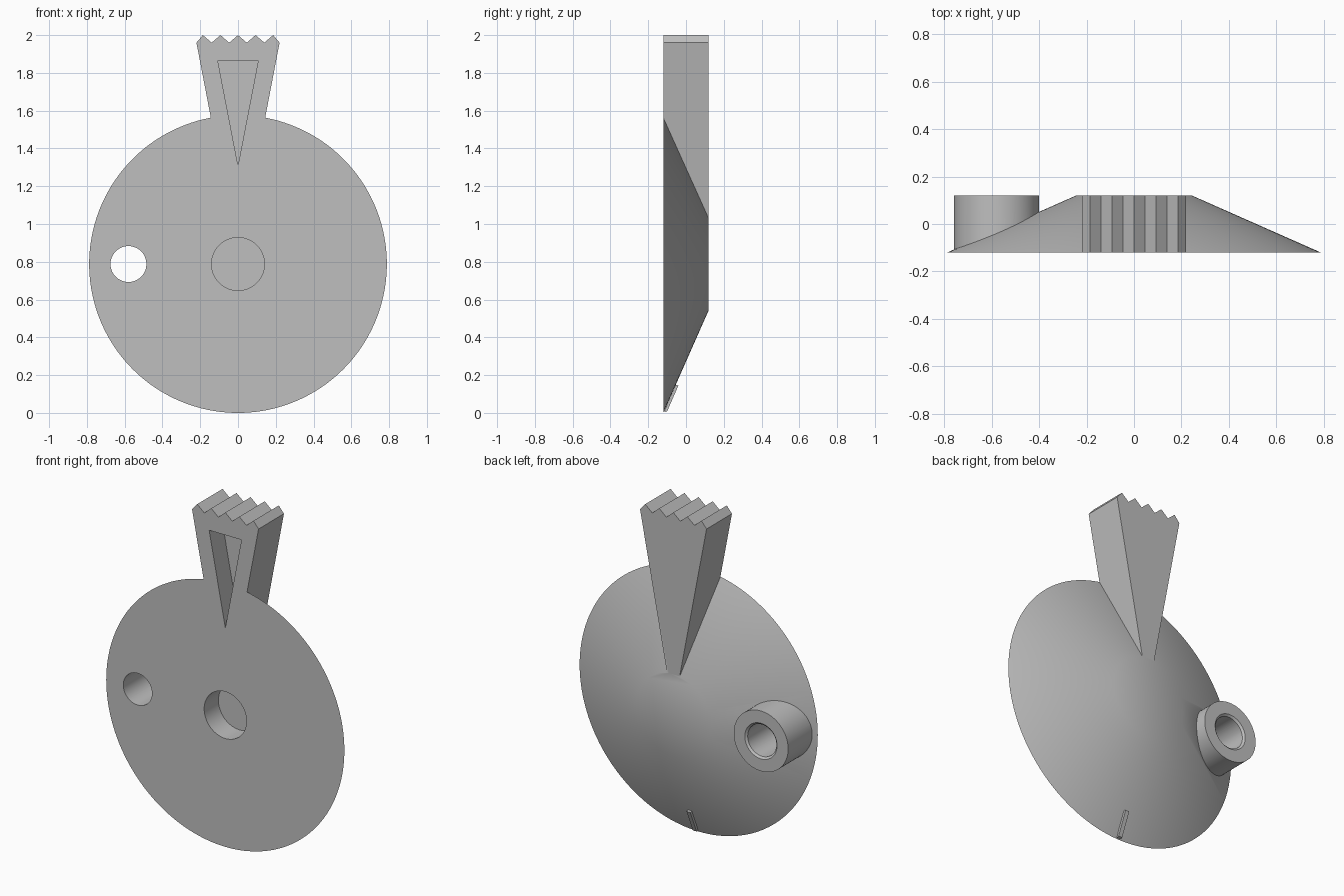
import bpy, bmesh, math
from mathutils import Matrix

if "Cube" in bpy.data.objects:
    bpy.data.objects.remove(bpy.data.objects["Cube"], do_unlink=True)

FRONT, BACK = -0.12, 0.12
RADIUS = 0.788
AXIS_Z = RADIUS          # height of the dial axis
SIDE_X = -0.58           # position of the side boss

grey = bpy.data.materials.new("plain grey")
grey.use_nodes = True
colour = (0.52, 0.52, 0.52, 1)
grey.diffuse_color = colour
grey.node_tree.nodes["Principled BSDF"].inputs["Base Color"].default_value = colour


def finish(name, bm):
    bmesh.ops.recalc_face_normals(bm, faces=bm.faces)
    mesh = bpy.data.meshes.new(name)
    bm.to_mesh(mesh)
    bm.free()
    mesh.materials.append(grey)
    obj = bpy.data.objects.new(name, mesh)
    bpy.context.collection.objects.link(obj)
    return obj


def turned(name, x, y0, y1, r0, r1, sides=96):
    """Cylinder or cone frustum lying along y."""
    bm = bmesh.new()
    place = Matrix.Translation((x, (y0 + y1) / 2, AXIS_Z)) @ Matrix.Rotation(-math.pi / 2, 4, "X")
    bmesh.ops.create_cone(bm, cap_ends=True, segments=sides, radius1=r0, radius2=r1,
                          depth=y1 - y0, matrix=place)
    return finish(name, bm)


def prism(name, points, offset):
    """Closed outline pushed along an offset."""
    bm = bmesh.new()
    face = bm.faces.new([bm.verts.new(p) for p in points])
    made = bmesh.ops.extrude_face_region(bm, geom=[face])["geom"]
    bmesh.ops.translate(bm, vec=offset, verts=[v for v in made if isinstance(v, bmesh.types.BMVert)])
    return finish(name, bm)


def activate(obj):
    bpy.ops.object.select_all(action="DESELECT")
    obj.select_set(True)
    bpy.context.view_layer.objects.active = obj


def combine(target, tool, operation):
    tool.hide_render = True
    activate(target)
    mod = target.modifiers.new("combine", "BOOLEAN")
    mod.operation, mod.solver, mod.object = operation, "EXACT", tool
    bpy.ops.object.modifier_apply(modifier=mod.name)
    bpy.data.objects.remove(tool, do_unlink=True)


# Conical dial
dial = turned("dial", 0, FRONT, BACK, RADIUS, 0.245, 160)

# Flared pointer with a serrated top
teeth = [(-0.22 if i == 0 else 0.22 if i == 10 else (i - 5) * 0.0465, 1.96 + 0.04 * (i % 2))
         for i in range(11)]
outline = [(0.036, 1.0), (-0.036, 1.0)] + teeth
pointer = prism("pointer", [(x, FRONT, z) for x, z in outline], (0, BACK - FRONT, 0))
combine(dial, pointer, "UNION")

# Side boss
combine(dial, turned("side_boss", SIDE_X, FRONT + 0.005, BACK, 0.18, 0.18), "UNION")

# Through hole with a chamfered rear mouth
combine(dial, turned("side_hole", SIDE_X, -0.2, 0.2, 0.095, 0.095), "DIFFERENCE")
combine(dial, turned("hole_chamfer", SIDE_X, BACK - 0.015, BACK + 0.005, 0.09, 0.112), "DIFFERENCE")

# Blind centre hole and triangular recess in the front
combine(dial, turned("centre_hole", 0, -0.2, 0.015, 0.14, 0.14), "DIFFERENCE")
triangle = [(-0.107, 1.865), (0.107, 1.865), (0, 1.31)]
recess = prism("recess", [(x, -0.2, z) for x, z in triangle], (0, 0.205, 0))
combine(dial, recess, "DIFFERENCE")

activate(dial)
bpy.ops.object.shade_smooth_by_angle(angle=math.radians(30))

# Small index rib on the lower slope
rib = [(-0.115, 0.005), (-0.1, 0.008), (-0.04, 0.145), (-0.06, 0.15)]
prism("index_rib", [(0.0, y, z) for y, z in rib], (0.025, 0, 0))
